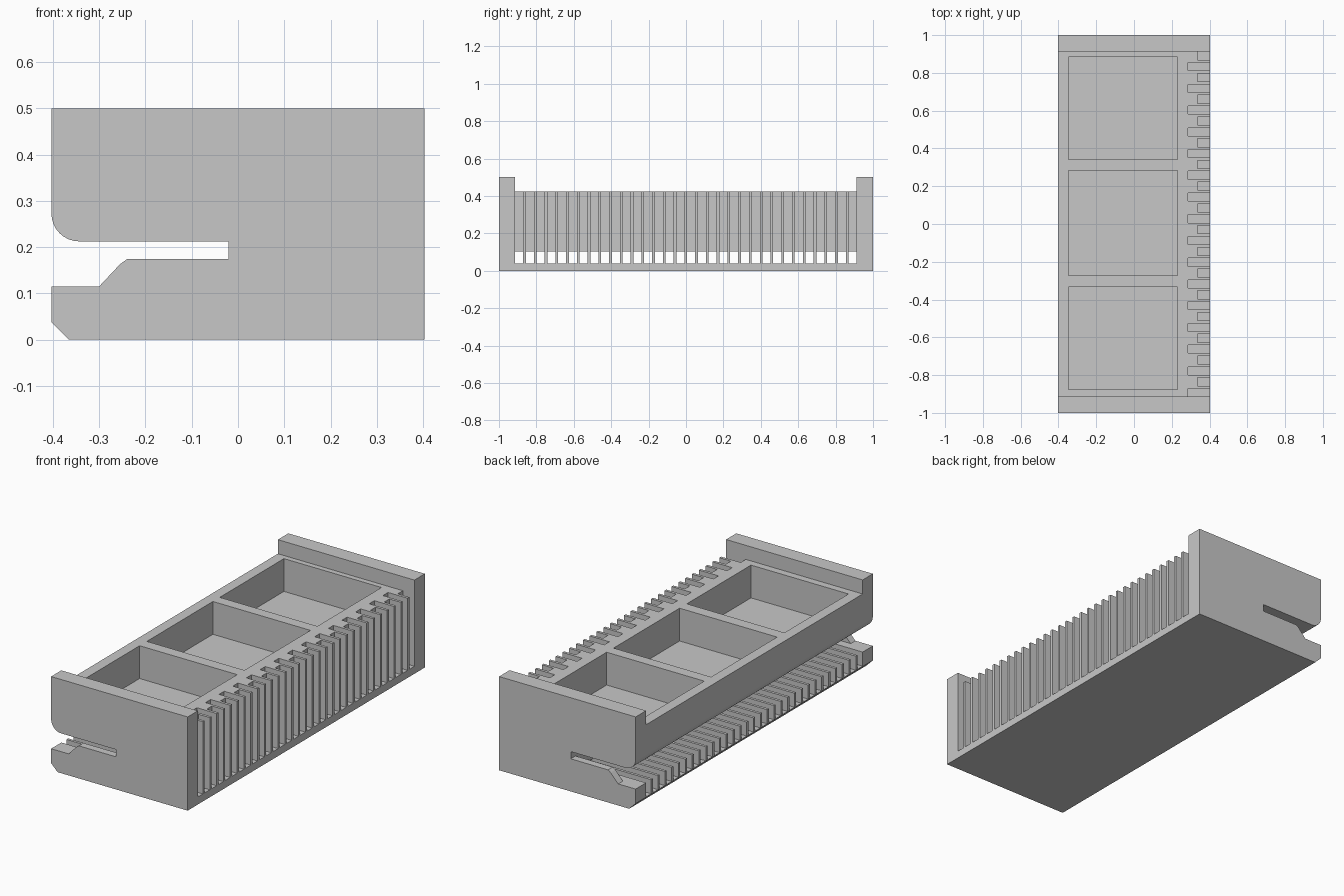
import bpy, bmesh, math

if "Cube" in bpy.data.objects:
    bpy.data.objects.remove(bpy.data.objects["Cube"])

HALF_X = 0.403
FRONT_Y, BACK_Y = -0.914, 0.912     # inner faces of the end plates
SLOTS, SLOT_W = 32, 0.043

grey = bpy.data.materials.new("plastic grey")
grey.use_nodes = True
grey.diffuse_color = (0.575, 0.575, 0.575, 1)
grey.node_tree.nodes["Principled BSDF"].inputs["Base Color"].default_value = grey.diffuse_color


def add_prism(bm, profile, y0, y1):
    """Extrude an (x, z) profile from y0 to y1."""
    face = bm.faces.new([bm.verts.new((x, y0, z)) for x, z in profile])
    new = bmesh.ops.extrude_face_region(bm, geom=[face])["geom"]
    verts = [v for v in new if isinstance(v, bmesh.types.BMVert)]
    bmesh.ops.translate(bm, verts=verts, vec=(0, y1 - y0, 0))


def box(x0, x1, z0, z1):
    return [(x0, z0), (x1, z0), (x1, z1), (x0, z1)]


def make_object(name, prisms):
    bm = bmesh.new()
    for prism in prisms:
        add_prism(bm, *prism)
    bmesh.ops.recalc_face_normals(bm, faces=bm.faces[:])
    mesh = bpy.data.meshes.new(name)
    bm.to_mesh(mesh)
    bm.free()
    obj = bpy.data.objects.new(name, mesh)
    bpy.context.collection.objects.link(obj)
    return obj


def cut(target, prisms):
    """Subtract prisms from the target and discard the cutter."""
    cutter = make_object("cutter", prisms)
    cutter.hide_render = True
    mod = target.modifiers.new("cut", "BOOLEAN")
    mod.operation, mod.solver, mod.object = "DIFFERENCE", "EXACT", cutter
    bpy.context.view_layer.update()
    graph = bpy.context.evaluated_depsgraph_get()
    mesh = bpy.data.meshes.new_from_object(target.evaluated_get(graph))
    target.modifiers.clear()
    target.data = mesh
    bpy.data.objects.remove(cutter)


# Housing: jaw-shaped side profile with a rounded upper lip
R = 0.06
lip = [(-HALF_X + R - R * math.cos(a), 0.2125 + R - R * math.sin(a))
       for a in (math.radians(90 * i / 8) for i in range(9))]
profile = [(-0.365, 0), (HALF_X, 0), (HALF_X, 0.5), (-HALF_X, 0.5)] + lip + [
    (-0.02, 0.2125), (-0.02, 0.174), (-0.24, 0.174), (-0.255, 0.163),
    (-0.3, 0.115), (-HALF_X, 0.115), (-HALF_X, 0.038)]
housing = make_object("connector_housing", [(profile, -1, 1)])

# Lowered top between the end plates; flat lower jaw leaving thin end ramps
cut(housing, [(box(-0.5, 0.5, 0.425, 0.6), FRONT_Y, BACK_Y),
              (box(-0.5, -0.02, 0.115, 0.195), -0.96, 0.96)])

# Three open pockets
cut(housing, [(box(-0.347, 0.229, 0.25, 0.6), y0, y1)
              for y0, y1 in ((-0.875, -0.334), (-0.273, 0.284), (0.342, 0.883))])

# Contact slots: alternating deep and shallow grooves joined to through tunnels
pitch = (BACK_Y - FRONT_Y - SLOT_W) / (SLOTS - 1)
slots = []
for i in range(SLOTS):
    back = 0.335 if i % 2 else 0.287
    shape = [(-0.5, 0.04), (0.5, 0.04), (0.5, 0.46), (back, 0.46),
             (back, 0.104), (-0.02, 0.104), (-0.02, 0.14), (-0.5, 0.14)]
    y = FRONT_Y + i * pitch
    slots.append((shape, y, y + SLOT_W))
cut(housing, slots)

housing.data.materials.clear()
housing.data.materials.append(grey)
for poly in housing.data.polygons:
    poly.material_index = 0
    poly.use_smooth = False
